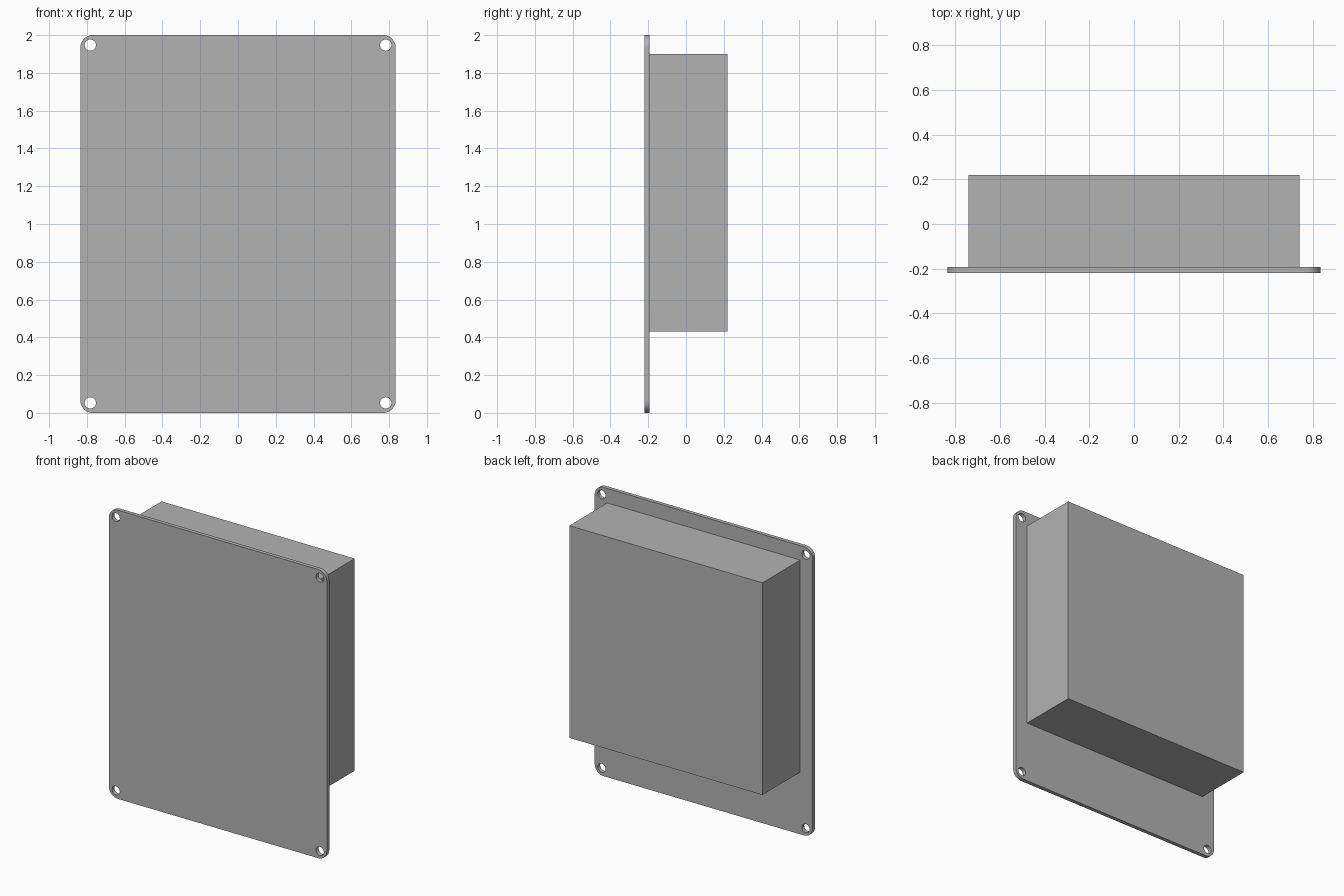
import bpy, bmesh, math
from mathutils import Vector

cube = bpy.data.objects.get("Cube")
if cube:
    bpy.data.objects.remove(cube, do_unlink=True)

grey = bpy.data.materials.new("Plain grey")
grey.use_nodes = True
colour = (0.45, 0.45, 0.45, 1)
grey.diffuse_color = colour
grey.node_tree.nodes["Principled BSDF"].inputs["Base Color"].default_value = colour

HALF_W, HEIGHT = 0.835, 2.0
FRONT, PLATE_BACK, BACK = -0.22, -0.193, 0.22
CORNER_R, HOLE_R, HOLE_INSET = 0.067, 0.03, 0.053


def arc(cx, cz, r, start, sweep, steps):
    return [(cx + r * math.cos(start + sweep * i / steps),
             cz + r * math.sin(start + sweep * i / steps)) for i in range(steps + 1)]


def add_loop(bm, points):
    verts = [bm.verts.new((x, FRONT, z)) for x, z in points]
    return [bm.edges.new((v, verts[i - 1])) for i, v in enumerate(verts)]


def finish(bm, name):
    bmesh.ops.recalc_face_normals(bm, faces=bm.faces)
    mesh = bpy.data.meshes.new(name)
    bm.to_mesh(mesh)
    bm.free()
    mesh.materials.append(grey)
    obj = bpy.data.objects.new(name, mesh)
    bpy.context.collection.objects.link(obj)
    return obj


# Front plate: rounded outline with four screw holes, extruded backwards
bm = bmesh.new()
outline, edges = [], []
for i, (sx, sz) in enumerate([(1, 1), (-1, 1), (-1, -1), (1, -1)]):
    mid = HEIGHT / 2
    outline += arc(sx * (HALF_W - CORNER_R), mid + sz * (mid - CORNER_R),
                   CORNER_R, i * math.pi / 2, math.pi / 2, 12)
    hole = arc(sx * (HALF_W - HOLE_INSET), mid + sz * (mid - HOLE_INSET),
               HOLE_R, 0, math.tau, 32)[:-1]
    edges += add_loop(bm, hole)
edges += add_loop(bm, outline)
bmesh.ops.triangle_fill(bm, edges=edges, use_beauty=True, normal=Vector((0, -1, 0)))
result = bmesh.ops.extrude_face_region(bm, geom=bm.faces[:], use_keep_orig=True)
moved = [g for g in result["geom"] if isinstance(g, bmesh.types.BMVert)]
bmesh.ops.translate(bm, verts=moved, vec=(0, PLATE_BACK - FRONT, 0))
plate = finish(bm, "front_plate")
bpy.context.view_layer.objects.active = plate
plate.select_set(True)
bpy.ops.object.shade_smooth_by_angle(angle=math.radians(30))

# Rear housing: plain box behind the plate, set towards the top
BOTTOM, TOP, BOX_W = 0.43, 1.9, 1.48
bm = bmesh.new()
bmesh.ops.create_cube(bm, size=1)
bmesh.ops.scale(bm, verts=bm.verts, vec=(BOX_W, BACK - PLATE_BACK, TOP - BOTTOM))
bmesh.ops.translate(bm, verts=bm.verts, vec=(0, (BACK + PLATE_BACK) / 2, (TOP + BOTTOM) / 2))
finish(bm, "rear_housing")
